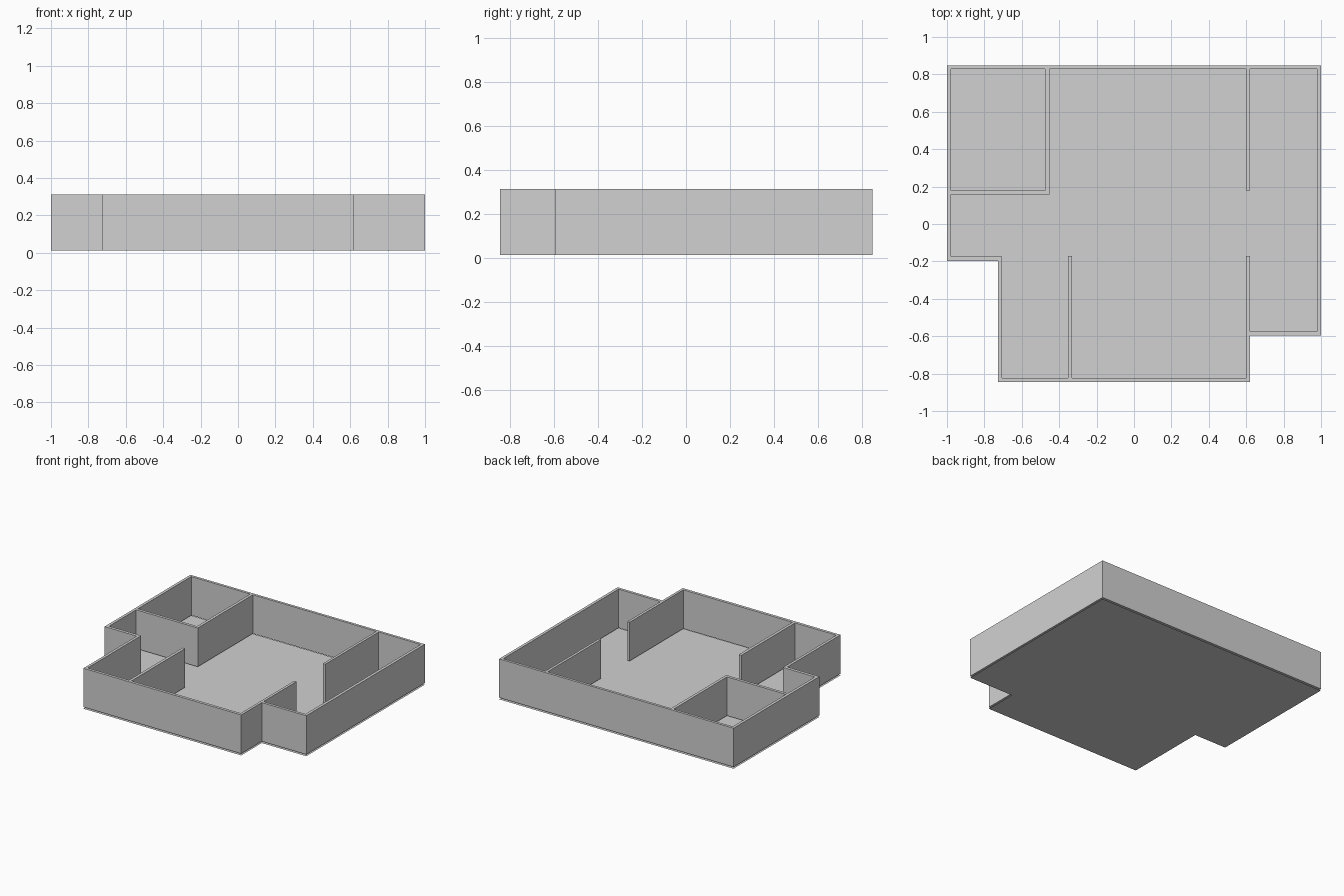
import bpy
import bmesh

# Remove the default cube only
default_cube = bpy.data.objects.get("Cube")
if default_cube:
    bpy.data.objects.remove(default_cube, do_unlink=True)

WALL_BOTTOM, WALL_TOP = 0.013, 0.312

# Building footprint
footprint = [(-1, .848), (1, .848), (1, -.596), (.62, -.596),
             (.62, -.846), (-.726, -.846), (-.726, -.197), (-1, -.197)]

# Open-plan interior, running around the free-standing partitions
main_rooms = [(-.453, .828), (.6, .828), (.6, .178), (.62, .178),
              (.62, .828), (.978, .828), (.978, -.575), (.62, -.575),
              (.62, -.17), (.6, -.17), (.6, -.824), (-.331, -.824),
              (-.331, -.17), (-.353, -.17), (-.353, -.824), (-.705, -.824),
              (-.705, -.173), (-.978, -.173), (-.978, .157), (-.453, .157)]

# Closed corner room
corner_room = [(-.978, .828), (-.475, .828), (-.475, .179), (-.978, .179)]


def make_material(name, colour):
    material = bpy.data.materials.new(name)
    material.use_nodes = True
    material.diffuse_color = colour
    for node in material.node_tree.nodes:
        if node.type == "BSDF_PRINCIPLED":
            node.inputs["Base Color"].default_value = colour
    return material


def add_object(name, mesh, material):
    mesh.materials.clear()
    mesh.materials.append(material)
    obj = bpy.data.objects.new(name, mesh)
    bpy.context.collection.objects.link(obj)
    return obj


def extruded_plan(name, loops, bottom, top, material):
    """Fill nested plan outlines and extrude them between two heights."""
    curve = bpy.data.curves.new(name + "_plan", "CURVE")
    curve.dimensions = "2D"
    curve.fill_mode = "BOTH"
    curve.extrude = (top - bottom) / 2
    for loop in loops:
        spline = curve.splines.new("POLY")
        spline.points.add(len(loop) - 1)
        for point, (x, y) in zip(spline.points, loop):
            point.co = (x, y, 0, 1)
        spline.use_cyclic_u = True
    helper = bpy.data.objects.new(name + "_plan", curve)
    bpy.context.collection.objects.link(helper)
    bpy.context.view_layer.update()
    evaluated = helper.evaluated_get(bpy.context.evaluated_depsgraph_get())
    mesh = bpy.data.meshes.new_from_object(evaluated)
    bpy.data.objects.remove(helper, do_unlink=True)

    # Weld the caps to the sides and keep every face flat
    bm = bmesh.new()
    bm.from_mesh(mesh)
    bmesh.ops.remove_doubles(bm, verts=bm.verts, dist=0.0005)
    bmesh.ops.translate(bm, verts=bm.verts, vec=(0, 0, (top + bottom) / 2))
    bmesh.ops.recalc_face_normals(bm, faces=bm.faces)
    for face in bm.faces:
        face.smooth = False
        face.material_index = 0
    bm.to_mesh(mesh)
    bm.free()
    return add_object(name, mesh, material)


def flat_plan(name, loop, material):
    """Make a single flat sheet from a plan outline."""
    mesh = bpy.data.meshes.new(name)
    bm = bmesh.new()
    face = bm.faces.new([bm.verts.new((x, y, 0)) for x, y in loop])
    face.normal_update()
    if face.normal.z < 0:
        face.normal_flip()
    bm.to_mesh(mesh)
    bm.free()
    return add_object(name, mesh, material)


grey = make_material("plain grey", (0.64, 0.64, 0.64, 1))

# Floor sheet and the walls standing just above it
flat_plan("floor", footprint, grey)
extruded_plan("walls", [footprint, main_rooms, corner_room],
              WALL_BOTTOM, WALL_TOP, grey)
